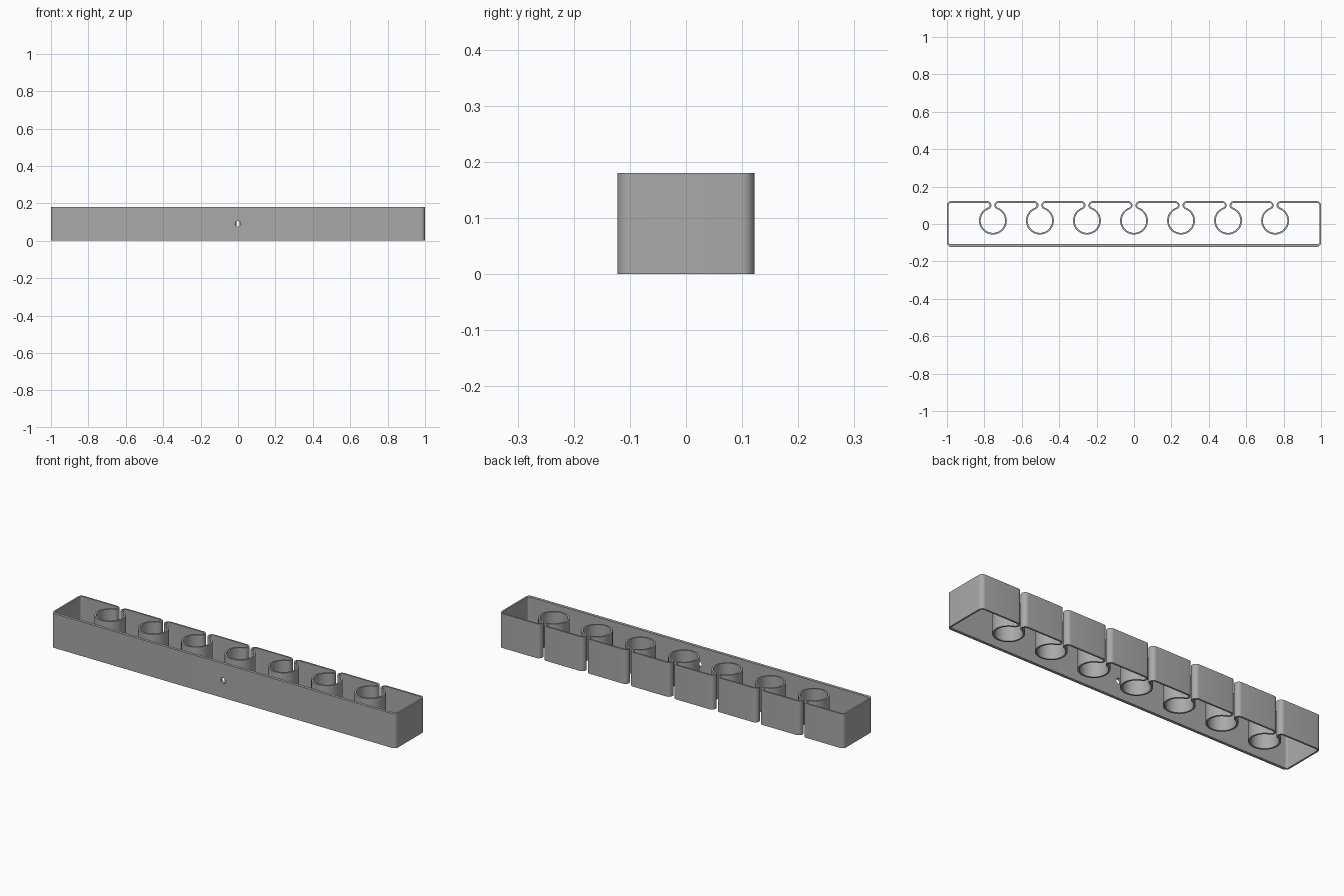
import bpy, bmesh
from math import cos, sin, pi, radians, atan2, hypot

cube = bpy.data.objects.get("Cube")
if cube:
    bpy.data.objects.remove(cube)

HALF_X, HALF_Y, HEIGHT = 1.0, 0.122, 0.18
WALL, FRONT_WALL = 0.009, 0.015
ROUND = 0.022                      # corner and slot lip radius
SLOTS, SPACING, POCKET_Y = 7, 0.2515, 0.018
LIP_X, LIP_Y = ROUND + 0.008, HALF_Y - ROUND
LIP_ANGLE = atan2(LIP_Y - POCKET_Y, LIP_X)
POCKET_R = hypot(LIP_X, LIP_Y - POCKET_Y) - ROUND

grey = bpy.data.materials.new("grey plastic")
grey.use_nodes = True
colour = (0.40, 0.40, 0.40, 1)
grey.diffuse_color = colour
grey.node_tree.nodes["Principled BSDF"].inputs["Base Color"].default_value = colour


def arc(cx, cy, rx, ry, start, end, steps):
    angles = [start + (end - start) * i / steps for i in range(steps + 1)]
    return [(cx + rx * cos(a), cy + ry * sin(a)) for a in angles]


def outline(inset, front_inset):
    """Closed wall line, moved inwards by the given insets."""
    r, front_r = ROUND - inset, ROUND - front_inset
    x = HALF_X - ROUND
    pts = arc(-x, -LIP_Y, r, front_r, pi, 1.5 * pi, 8)
    pts += arc(x, -LIP_Y, r, front_r, 1.5 * pi, 2 * pi, 8)
    pts += arc(x, LIP_Y, r, r, 0, pi / 2, 8)
    for i in reversed(range(SLOTS)):
        cx = (i - (SLOTS - 1) / 2) * SPACING
        pocket = POCKET_R + inset
        pts += arc(cx + LIP_X, LIP_Y, r, r, pi / 2, pi + LIP_ANGLE, 14)
        pts += arc(cx, POCKET_Y, pocket, pocket, LIP_ANGLE, -pi - LIP_ANGLE, 48)[1:-1]
        pts += arc(cx - LIP_X, LIP_Y, r, r, -LIP_ANGLE, pi / 2, 14)
    pts += arc(-x, LIP_Y, r, r, pi / 2, pi, 8)
    return pts


# Continuous wall with slotted pockets
bm = bmesh.new()
rings = [[bm.verts.new((x, y, z)) for x, y in outline(*inset)]
         for inset, z in (((0, 0), 0), ((0, 0), HEIGHT),
                          ((WALL, FRONT_WALL), HEIGHT), ((WALL, FRONT_WALL), 0))]
count = len(rings[0])
for k in range(4):
    a, b = rings[k], rings[(k + 1) % 4]
    for i in range(count):
        j = (i + 1) % count
        bm.faces.new((a[i], a[j], b[j], b[i]))
bmesh.ops.recalc_face_normals(bm, faces=bm.faces)
mesh = bpy.data.meshes.new("slotted_holder")
bm.to_mesh(mesh)
bm.free()
mesh.materials.append(grey)
holder = bpy.data.objects.new("slotted_holder", mesh)
bpy.context.collection.objects.link(holder)

# Screw hole through the front wall and the middle pocket
bpy.ops.mesh.primitive_cylinder_add(vertices=32, radius=0.015, depth=0.2,
                                    location=(0, -0.11, HEIGHT / 2),
                                    rotation=(pi / 2, 0, 0))
cutter = bpy.context.object
cutter.name = "screw_hole_cutter"
cutter.hide_render = True
cutter.data.materials.append(grey)
cut = holder.modifiers.new("screw_hole", "BOOLEAN")
cut.operation, cut.solver, cut.object = "DIFFERENCE", "EXACT", cutter
bpy.ops.object.select_all(action="DESELECT")
holder.select_set(True)
bpy.context.view_layer.objects.active = holder
bpy.ops.object.modifier_apply(modifier=cut.name)
bpy.data.objects.remove(cutter)
bpy.ops.object.shade_smooth_by_angle(angle=radians(30))
